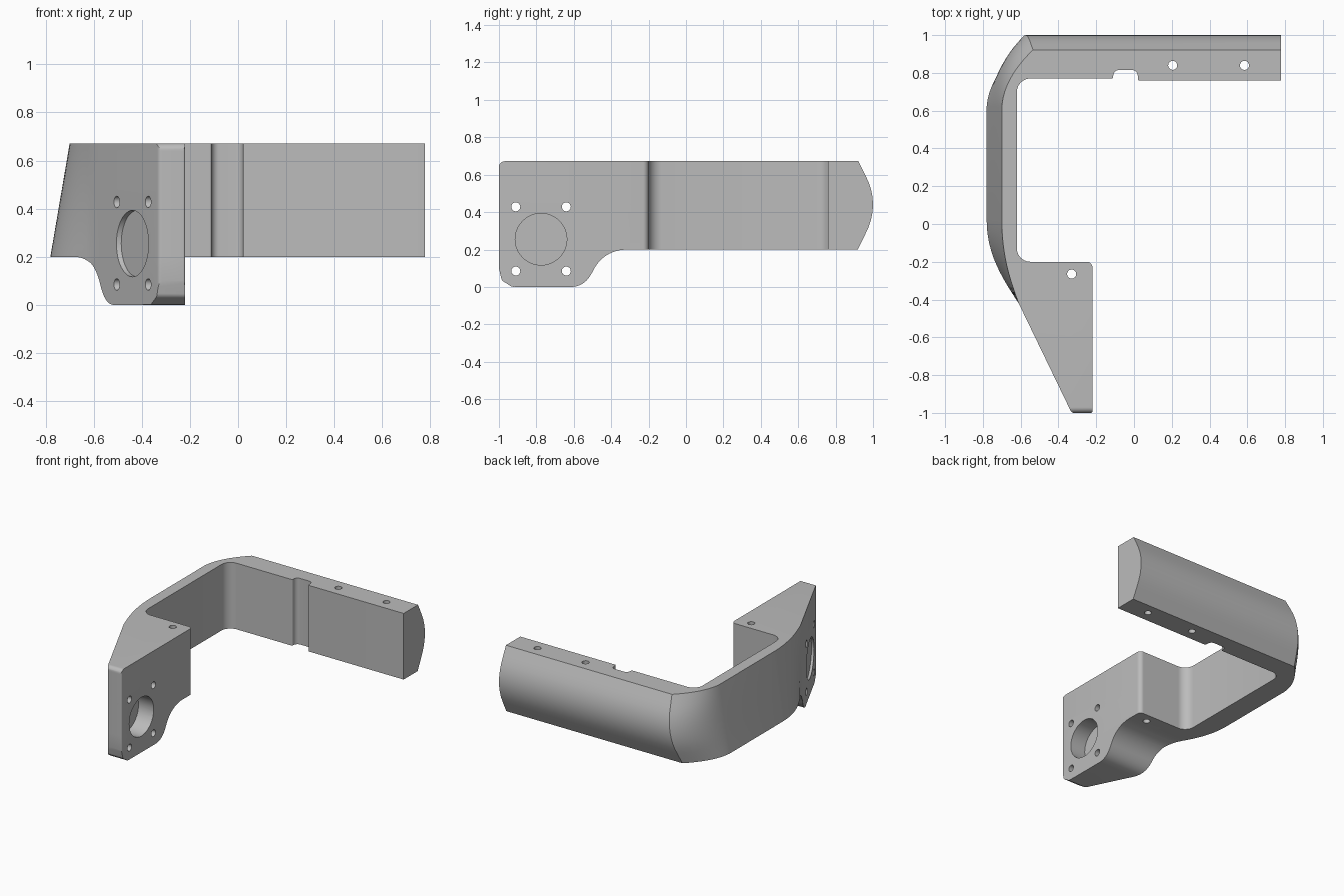
import bpy, bmesh, math
from mathutils import Vector

if "Cube" in bpy.data.objects:
    bpy.data.objects.remove(bpy.data.objects["Cube"])

grey = bpy.data.materials.new("satin_grey")
grey.diffuse_color = (0.5, 0.5, 0.5, 1)
grey.use_nodes = True
grey.node_tree.nodes["Principled BSDF"].inputs["Base Color"].default_value = grey.diffuse_color
SLANT = 0.29 / 0.6          # run of the angled front wall in x per unit of y


def slant_x(y):
    return -0.33 - (y + 1) * SLANT


def bezier(pts, n):
    """Sample a Bezier curve of any degree."""
    out = []
    for i in range(n + 1):
        p, t = [Vector(q) for q in pts], i / n
        while len(p) > 1:
            p = [a.lerp(b, t) for a, b in zip(p, p[1:])]
        out.append(p[0])
    return out


def rounded(corners, n=6):
    """Closed outline from (x, y, radius) corners."""
    out, count = [], len(corners)
    for i, (x, y, r) in enumerate(corners):
        p = Vector((x, y))
        if r == 0:
            out.append(p)
            continue
        a = (Vector(corners[i - 1][:2]) - p).normalized()
        b = (Vector(corners[(i + 1) % count][:2]) - p).normalized()
        half = a.angle(b) / 2
        d = r / math.tan(half)
        centre = p + (a + b).normalized() * (r / math.sin(half))
        u, v = p + a * d - centre, p + b * d - centre
        for k in range(n + 1):
            w = u.lerp(v, k / n)
            out.append(centre + w.normalized() * r)
    return out


def loft(name, rings):
    """Skin equal-length rings of 3D points and cap both ends."""
    bm = bmesh.new()
    vs = [[bm.verts.new(p) for p in ring] for ring in rings]
    n = len(vs[0])
    for a, b in zip(vs, vs[1:]):
        for i in range(n):
            j = (i + 1) % n
            bm.faces.new((a[i], a[j], b[j], b[i]))
    bm.faces.new(vs[0][::-1])
    bm.faces.new(vs[-1])
    bmesh.ops.recalc_face_normals(bm, faces=bm.faces[:])
    mesh = bpy.data.meshes.new(name)
    bm.to_mesh(mesh)
    bm.free()
    mesh.materials.append(grey)
    ob = bpy.data.objects.new(name, mesh)
    bpy.context.collection.objects.link(ob)
    return ob


def circle(r, n=32):
    return [(r * math.cos(2 * math.pi * i / n), r * math.sin(2 * math.pi * i / n)) for i in range(n)]


def back_y(z):
    """Bulged rear face: straight flanks blended by a crown."""
    d = abs(z - 0.44)
    return 1 - (1.65 * d * d if d < 0.14 else 0.0323 + 0.5 * (d - 0.14))


def plan(z):
    """Plan outline of the bracket at height z."""
    zc = max(z, 0.2)
    xl, yb = -0.78 + 0.17 * (zc - 0.2), back_y(zc)
    rear_corner = bezier([(xl + 0.165, yb), (xl + 0.01, yb - 0.15), (xl, 0.62)], 12)
    front_bend = bezier([(xl, 0.02), (xl, -0.16), (-0.66 + (xl + 0.7) * 0.45, -0.29),
                         (slant_x(-0.42), -0.42)], 12)
    nose = rounded([(slant_x(-0.5), -0.5, 0), (-0.33, -1, 0.02), (-0.22, -1, 0.008),
                    (-0.22, -0.2, 0.03), (-0.62, -0.2, 0.07), (-0.62, 0.77, 0.07),
                    (-0.11, 0.77, 0.008), (-0.11, 0.815, 0.03), (0.02, 0.815, 0.03),
                    (0.02, 0.76, 0.008), (0.777, 0.76, 0), (0.777, yb, 0)])
    return rear_corner + front_bend + nose


# Bracket body: stacked plan outlines
levels = [-0.05, 0.2] + [0.2 + 0.04 * i for i in range(1, 13)]
body = loft("bracket", [[(p.x, p.y, z) for p in plan(z)] for z in levels])

# Side silhouette that trims top, underside and the drop of the motor plate
side = rounded([(1.1, 0.2, 0), (1.1, 0.672, 0), (-1, 0.672, 0.03), (-1, 0.1, 0),
                (-0.985, 0.035, 0.03), (-0.93, 0, 0.03)])
side += bezier([(-0.61, 0), (-0.54, 0.005), (-0.515, 0.05), (-0.49, 0.1)], 10)
side += bezier([(-0.49, 0.1), (-0.45, 0.17), (-0.385, 0.2), (-0.31, 0.2)], 10)[1:]
trim = loft("side_trim", [[(x, p.x, p.y) for p in side] for x in (-1.2, 1.2)])

cutters = [(trim, 'INTERSECT')]

# Four screw holes through the plate
for y in (-0.91, -0.64):
    for z in (0.085, 0.428):
        hole = loft("plate_hole_cutter", [[(x, y + a, z + b) for a, b in circle(0.024, 24)]
                                          for x in (-1.1, 0.1)])
        cutters.append((hole, 'DIFFERENCE'))

# Vertical screw holes
for x, y in ((0.205, 0.84), (0.585, 0.84), (-0.33, -0.265)):
    hole = loft("top_hole_cutter", [[(x + a, y + b, z) for a, b in circle(0.024, 24)]
                                    for z in (-0.3, 1)])
    cutters.append((hole, 'DIFFERENCE'))

# Round pockets: a deep one from the inside, a shallow one following the angled wall
ring = [(-0.775 + a, 0.255 + b) for a, b in circle(0.138, 48)]
inner = loft("inner_pocket_cutter", [[(x, y, z) for y, z in ring] for x in (-0.34, 0.1)])
outer = loft("outer_pocket_cutter", [[(-1.1, y, z) for y, z in ring],
                                     [(slant_x(y) + 0.02, y, z) for y, z in ring]])
cutters += [(inner, 'DIFFERENCE'), (outer, 'DIFFERENCE')]

for cutter, operation in cutters:
    cutter.hide_render = True
    cutter.hide_viewport = False
    mod = body.modifiers.new(cutter.name, 'BOOLEAN')
    mod.operation, mod.object, mod.solver = operation, cutter, 'EXACT'

# Apply the cuts, remove the helpers and shade smooth
bpy.context.view_layer.objects.active = body
body.select_set(True)
for mod in list(body.modifiers):
    bpy.ops.object.modifier_apply(modifier=mod.name)
for cutter, _ in cutters:
    bpy.data.objects.remove(cutter)
bpy.ops.object.shade_smooth_by_angle(angle=math.radians(25))
